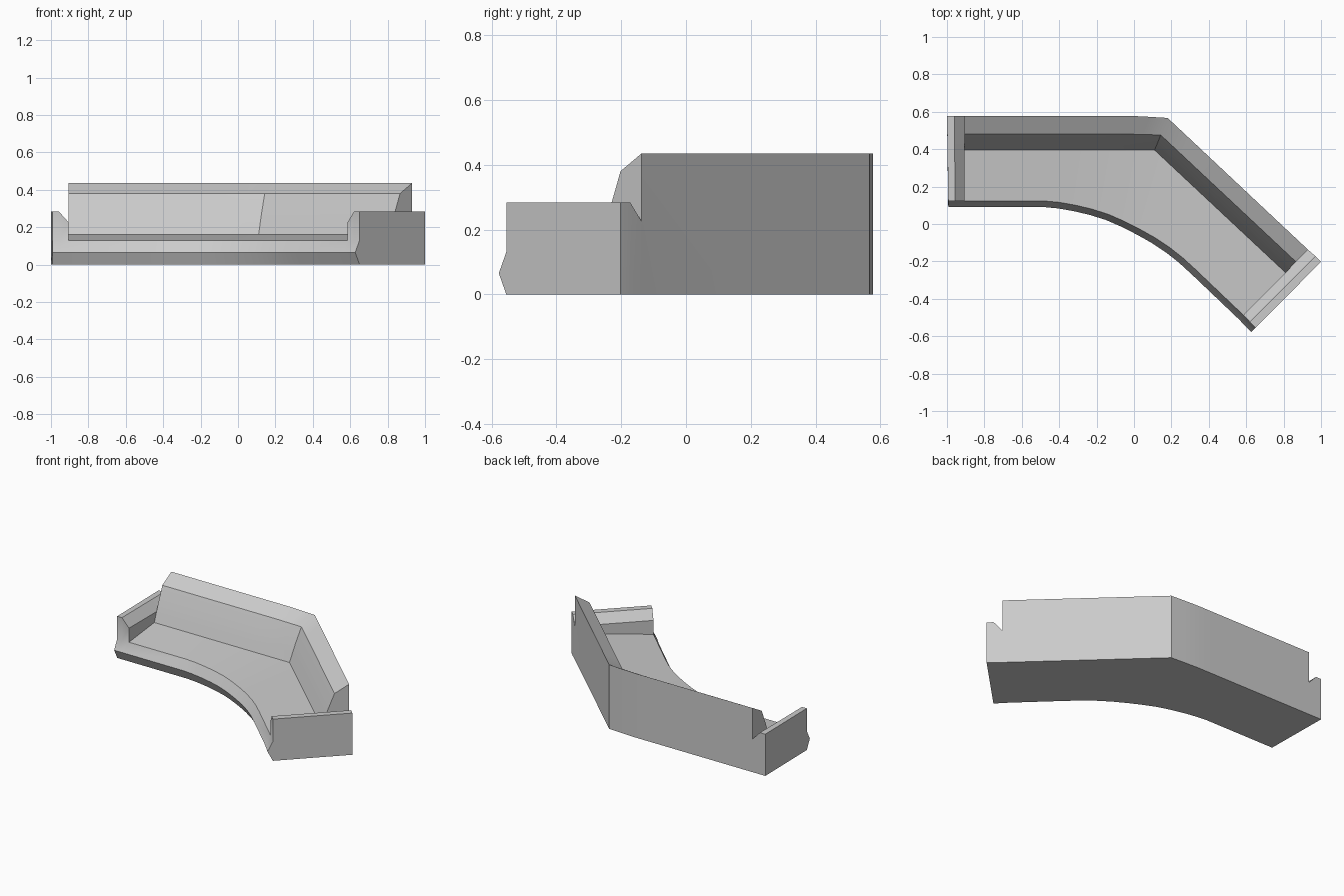
import bpy, bmesh, math
from mathutils import Vector

if "Cube" in bpy.data.objects:
    bpy.data.objects.remove(bpy.data.objects["Cube"])

SEAT_FRONT, SEAT_BACK, BACK_TOP = 0.13, 0.16, 0.435
ARM_TOP, ARM_LOW = 0.283, 0.225
# backrest slope: (fraction from outer back to seat crease, height)
SLOPE = [(1.0, SEAT_BACK), (0.87, ARM_LOW), (0.76, 0.28), (0.53, 0.38), (0.0, BACK_TOP)]


def lerp(a, b, t):
    return Vector(a).lerp(Vector(b), t)


# stations along the sofa: front edge, seat crease, outer back, arm height (None = seat)
stations = []


def arm(rows):
    for f, b, h in rows:
        stations.append((Vector(f), lerp(f, b, 0.6), Vector(b), h))


# left arm
arm([((-0.993, 0.123), (-1.0, 0.578), ARM_TOP),
     ((-0.957, 0.123), (-0.96, 0.578), ARM_TOP),
     ((-0.905, 0.123), (-0.905, 0.578), ARM_LOW)])

# straight wing up to the bend
left = [(-0.905, 0.123), (-0.476, 0.123), (-0.40, 0.116), (-0.315, 0.101),
        (-0.23, 0.081), (-0.14, 0.053), (-0.055, 0.016), (0.03, -0.027)]
for f in left:
    t = (f[0] + 0.905) / 0.935
    c = lerp((-0.905, 0.395), (0.11, 0.395), t)
    b = lerp((-0.905, 0.578), (0.18, 0.578), t)
    b.y -= 0.011 * max(0, b.x / 0.18)
    stations.append((Vector(f), c, b, None))

# angled wing
right = [(0.11, -0.072), (0.19, -0.125), (0.26, -0.18), (0.33, -0.244), (0.585, -0.487)]
for f in right:
    t = (f[0] - 0.03) / 0.555
    stations.append((Vector(f), lerp((0.11, 0.395), (0.81, -0.26), t),
                     lerp((0.18, 0.567), (0.93, -0.137), t), None))

# right arm
arm([((0.585, -0.487), (0.93, -0.137), ARM_LOW),
     ((0.62, -0.524), (0.97, -0.172), ARM_TOP),
     ((0.65, -0.555), (1.0, -0.202), ARM_TOP)])


def nose(i):
    """Point of the front rail, pushed outward from the front edge."""
    f = stations[i][0]
    a, b = i, i
    while a > 0 and (stations[a][0] - f).length < 0.01:
        a -= 1
    while b < len(stations) - 1 and (stations[b][0] - f).length < 0.01:
        b += 1
    d = (stations[b][0] - stations[a][0]).normalized()
    return f + Vector((d.y, -d.x)) * 0.033


def section(i):
    f, c, b, h = stations[i]
    pts = [(*f, 0), (*nose(i), 0.065), (*f, SEAT_FRONT)]
    if h is None:
        pts += [(*b.lerp(c, u), z) for u, z in SLOPE]
    else:
        # the arm meets the backrest slope in the plane of its inner wall
        ref = c
        if i == 2:
            ref = Vector((-0.905, 0.395))
        if i == len(stations) - 3:
            ref = Vector((0.81, -0.26))
        pts += [(*f, h)] + [(*b.lerp(ref, u), h) for u, z in SLOPE[1:]]
    return pts + [(*b, 0)]


# sofa body: one loft through all the sections, closed at both arms
bm = bmesh.new()
rings = [[bm.verts.new(p) for p in section(i)] for i in range(len(stations))]
n = len(rings[0])
for r, s in zip(rings, rings[1:]):
    for j in range(n):
        k = (j + 1) % n
        bm.faces.new((r[j], r[k], s[k], s[j]))
bm.faces.new(rings[0])
bm.faces.new(rings[-1])
bmesh.ops.remove_doubles(bm, verts=bm.verts, dist=0.0005)
bmesh.ops.dissolve_degenerate(bm, edges=bm.edges, dist=0.0005)
bmesh.ops.recalc_face_normals(bm, faces=bm.faces)
mesh = bpy.data.meshes.new("curved_sofa")
bm.to_mesh(mesh)
bm.free()
sofa = bpy.data.objects.new("curved_sofa", mesh)
bpy.context.collection.objects.link(sofa)
bpy.context.view_layer.objects.active = sofa
sofa.select_set(True)
bpy.ops.object.shade_smooth_by_angle(angle=math.radians(30))
